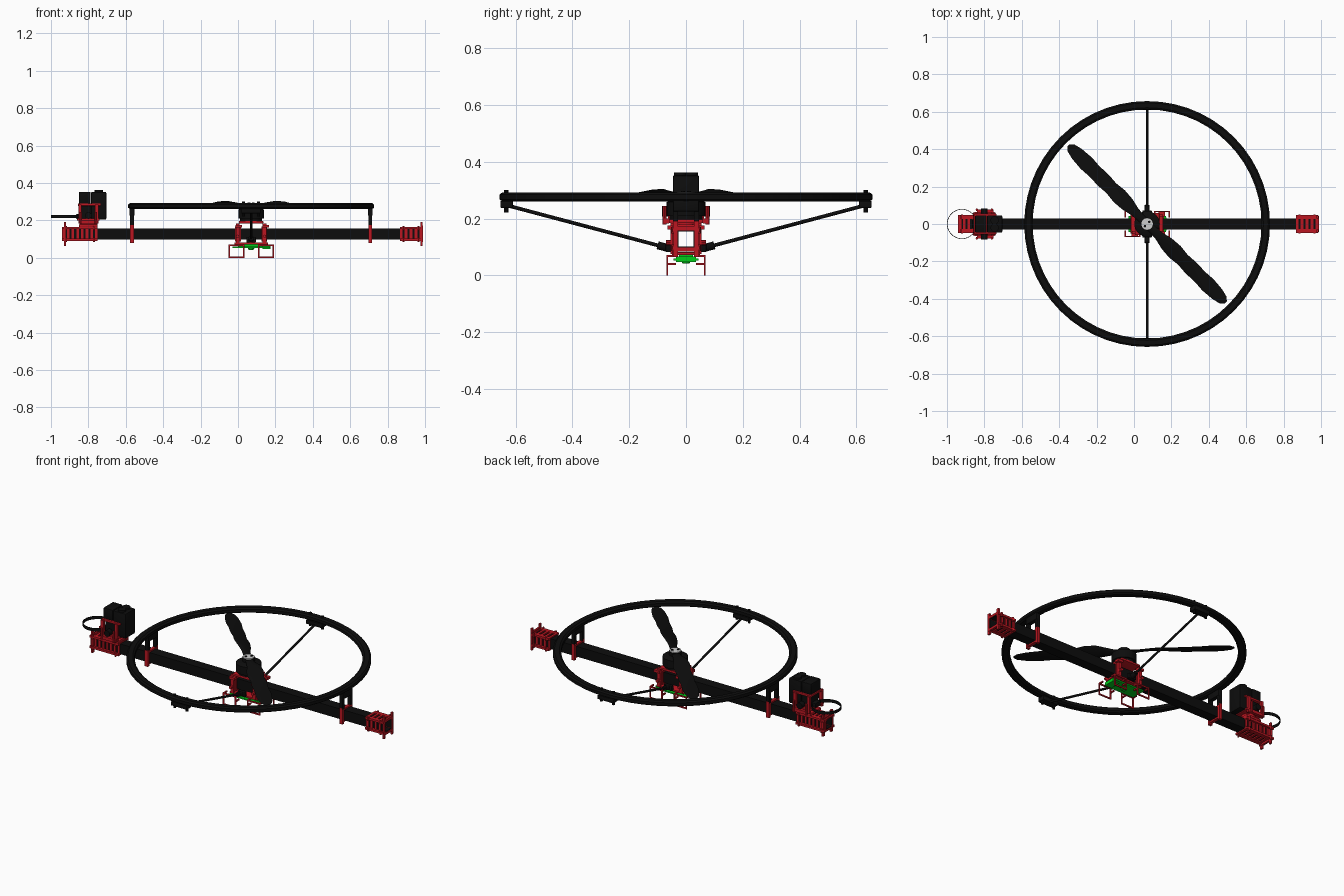
import bpy, bmesh
from math import cos, sin, pi, radians
from mathutils import Vector, Matrix

if "Cube" in bpy.data.objects:
    bpy.data.objects.remove(bpy.data.objects["Cube"])


def material(name, rgb):
    m = bpy.data.materials.new(name)
    m.diffuse_color = (*rgb, 1)
    m.use_nodes = True
    m.node_tree.nodes["Principled BSDF"].inputs["Base Color"].default_value = m.diffuse_color
    return m


BLACK = material("black", (0.004, 0.004, 0.004))
RED = material("red", (0.5, 0.008, 0.015))
GREEN = material("green", (0.0, 0.6, 0.01))
SILVER = material("silver", (0.6, 0.6, 0.6))
CX, BZ = 0.07, 0.128          # rotor axis x, beam centre z


def finish(bm, name, mat):
    bmesh.ops.recalc_face_normals(bm, faces=bm.faces)
    me = bpy.data.meshes.new(name)
    bm.to_mesh(me)
    bm.free()
    me.materials.append(mat)
    ob = bpy.data.objects.new(name, me)
    bpy.context.collection.objects.link(ob)
    return ob


def box(name, x, y, z, mat, bevel=0):
    bm = bmesh.new()
    size = Matrix.Diagonal((x[1] - x[0], y[1] - y[0], z[1] - z[0], 1))
    mid = Vector((sum(x), sum(y), sum(z))) / 2
    bmesh.ops.create_cube(bm, size=1, matrix=Matrix.Translation(mid) @ size)
    if bevel:
        bmesh.ops.bevel(bm, geom=bm.edges[:], offset=bevel, segments=2, profile=0.5, affect='EDGES')
    return finish(bm, name, mat)


def rod(name, p, q, r, mat, n=16, r2=None):
    p, q = Vector(p), Vector(q)
    rot = (q - p).to_track_quat('Z', 'Y').to_matrix().to_4x4()
    bm = bmesh.new()
    bmesh.ops.create_cone(bm, cap_ends=True, segments=n, radius1=r, radius2=r if r2 is None else r2,
                          depth=(q - p).length, matrix=Matrix.Translation((p + q) / 2) @ rot)
    return finish(bm, name, mat)


def loft(name, loops, mat, closed=False):
    """Skin a list of point loops; closed joins the last loop to the first."""
    bm = bmesh.new()
    vs = [[bm.verts.new(p) for p in lp] for lp in loops]
    n = len(vs[0])
    for a, b in zip(vs, vs[1:] + ([vs[0]] if closed else [])):
        for i in range(n):
            bm.faces.new((a[i], a[(i + 1) % n], b[(i + 1) % n], b[i]))
    if not closed:
        bm.faces.new(vs[0])
        bm.faces.new(vs[-1])
    return finish(bm, name, mat)


def lathe(name, profile, cx, mat, n=64):
    return loft(name, [[(cx + r * cos(2 * pi * i / n), r * sin(2 * pi * i / n), z) for r, z in profile]
                       for i in range(n)], mat, True)


def collar(name, x, outer, inner, mat):
    """Hollow square sleeve around the beam."""
    def sq(px, h):
        return [(px, s * h, BZ + t * h) for s, t in ((-1, -1), (1, -1), (1, 1), (-1, 1))]
    return loft(name, [sq(x[0], outer), sq(x[1], outer), sq(x[1], inner), sq(x[0], inner)], mat, True)


# main hollow beam
collar("beam", (-0.935, 0.985), 0.03, 0.027, BLACK)

# ribbed clamps on both beam ends
for name, x0, x1, plate in (("tail", -0.94, -0.75, -0.925), ("nose", 0.865, 0.985, 0.982)):
    count = round((x1 - x0) / 0.028)
    for i in range(count + 1):
        x = x0 + (x1 - x0 - 0.014) * i / count
        collar(f"{name}_clamp_rib", (x, x + 0.014), 0.037, 0.0302, RED)
    for s in (-1, 1):
        for t in (-1, 1):
            y, z = s * 0.037, BZ + t * 0.031
            box(f"{name}_clamp_rail", (x0, x1), (y - 0.011, y + 0.011), (z - 0.006, z + 0.006), RED)
            for x in (x0 + 0.02, x1 - 0.02):
                rod(f"{name}_clamp_bolt", (x, s * 0.046, z - 0.012), (x, s * 0.046, z + 0.012), 0.006, RED, 6)
            tab = sorted((BZ + t * 0.036, BZ + t * 0.064))
            box(f"{name}_end_tab", (plate - 0.005, plate + 0.005), (y - 0.008, y + 0.008), tab, RED)
    collar(f"{name}_end_plate", (plate - 0.006, plate + 0.006), 0.044, 0.0302, RED)

# guard ring: rounded band
lathe("guard_ring", [(0.612, 0.268), (0.622, 0.261), (0.648, 0.261), (0.657, 0.268),
                     (0.657, 0.285), (0.648, 0.292), (0.622, 0.292), (0.612, 0.285)], CX, BLACK, 56)

# ring posts standing on the beam
for s in (-1, 1):
    x = CX + s * 0.637
    collar("post_clamp", (x - 0.009, x + 0.009), 0.039, 0.0302, RED)
    for t in (-1, 1):
        box("post_clamp_lug", (x - 0.01, x + 0.01), (t * 0.04 - 0.008, t * 0.04 + 0.008), (0.08, 0.175), RED)
        box("post_leg", (x - 0.01, x + 0.01), (t * 0.037 - 0.009, t * 0.037 + 0.009), (0.165, 0.265), BLACK)
    box("post_saddle", (x - 0.013, x + 0.013), (-0.046, 0.046), (0.225, 0.268), BLACK, 0.004)

# side stays and their fittings
for s in (-1, 1):
    rod("stay_rod", (CX, s * 0.07, 0.098), (CX, s * 0.632, 0.247), 0.0065, BLACK, 12)
    rod("stay_socket", (CX, s * 0.062, 0.096), (CX, s * 0.1, 0.106), 0.014, BLACK, 12)
    box("stay_socket_base", (CX - 0.025, CX + 0.025), sorted((s * 0.052, s * 0.072)), (0.082, 0.112), BLACK, 0.003)
    box("ring_bracket", (CX - 0.052, CX + 0.052), sorted((s * 0.61, s * 0.654)), (0.238, 0.262), BLACK, 0.003)
    for x in (CX - 0.04, CX + 0.04):
        rod("ring_bracket_bolt", (x, s * 0.634, 0.222), (x, s * 0.634, 0.3), 0.008, BLACK, 10)

# rotor motor
rod("motor_base", (CX, 0, 0.196), (CX, 0, 0.21), 0.058, BLACK, 32)
rod("motor_can", (CX, 0, 0.21), (CX, 0, 0.258), 0.068, BLACK, 32)
rod("motor_cap", (CX, 0, 0.258), (CX, 0, 0.268), 0.068, BLACK, 32, 0.05)
rod("prop_hub", (CX, 0, 0.266), (CX, 0, 0.288), 0.034, BLACK, 24)
rod("prop_washer", (CX, 0, 0.288), (CX, 0, 0.293), 0.031, SILVER, 24)
for a in (45, 225):
    c = Vector((CX + 0.016 * cos(radians(a)), 0.016 * sin(radians(a)), 0.292))
    rod("prop_bolt", c, c + Vector((0, 0, 0.005)), 0.007, BLACK, 8)

# twisted propeller blades: radius, chord, thickness, twist, height
STATIONS = [(0.0, 0.045, 0.016, 0, 0.279), (0.05, 0.045, 0.016, 10, 0.279), (0.09, 0.055, 0.014, 24, 0.283),
            (0.15, 0.085, 0.013, 24, 0.287), (0.21, 0.092, 0.011, 19, 0.286), (0.27, 0.076, 0.010, 15, 0.281),
            (0.33, 0.084, 0.009, 12, 0.278), (0.40, 0.078, 0.008, 10, 0.277), (0.46, 0.086, 0.007, 8, 0.276),
            (0.53, 0.074, 0.006, 6, 0.276), (0.575, 0.052, 0.005, 5, 0.276), (0.594, 0.018, 0.004, 5, 0.276)]
for a in (radians(135), radians(-45)):
    u, v = Vector((cos(a), sin(a), 0)), Vector((-sin(a), cos(a), 0))
    loops = []
    for r, chord, thick, twist, z in STATIONS:
        tw, loop = radians(twist), []
        for k in range(12):
            p, q = chord / 2 * cos(k * pi / 6), thick / 2 * sin(k * pi / 6)
            loop.append(Vector((CX, 0, z + p * sin(tw) + q * cos(tw))) + u * r + v * (p * cos(tw) - q * sin(tw)))
        loops.append(loop)
    loft("prop_blade", loops, BLACK)

# centre mount: top plate, beam sleeves, corner columns, bottom plate
box("motor_plate", (0.005, 0.135), (-0.06, 0.06), (0.184, 0.197), RED, 0.003)
box("lower_plate", (-0.02, 0.16), (-0.05, 0.05), (0.072, 0.082), RED, 0.002)
for x in (-0.015, 0.125):
    collar("mount_sleeve", (x, x + 0.03), 0.04, 0.0302, RED)
for sx in (-1, 1):
    for s in (-1, 1):
        x, y = CX + sx * 0.072, s * 0.046
        box("mount_column", (x - 0.01, x + 0.01), (y - 0.008, y + 0.008), (0.075, 0.185), RED)
        rod("mount_bolt", (x, s * 0.04, 0.115), (x, s * 0.07, 0.115), 0.009, RED, 8)
        box("mount_lug", (x - 0.012, x + 0.024), sorted((s * 0.04, s * 0.066)), (0.162, 0.176), RED)
        # landing leg: open rectangular loop
        lx, ly = sorted((CX + sx * 0.04, CX + sx * 0.118)), (s * 0.066 - 0.003, s * 0.066 + 0.003)
        for e in lx:
            box("landing_leg_upright", (e - 0.004, e + 0.004), ly, (0, 0.072), RED)
        for z in (0.004, 0.068):
            box("landing_leg_bar", (lx[0] - 0.004, lx[1] + 0.004), ly, (z - 0.004, z + 0.004), RED)
        for e, z in ((lx[0], 0.068), (lx[1], 0.068), (CX + sx * 0.04, 0.04)):
            box("landing_leg_arm", (e - 0.004, e + 0.004), sorted((s * 0.035, s * 0.066)), (z - 0.004, z + 0.004), RED)

# green electronics board under the mount
box("circuit_board", (-0.03, 0.17), (-0.044, 0.044), (0.052, 0.06), GREEN)
box("board_module", (0.0, 0.14), (-0.025, 0.025), (0.06, 0.072), GREEN)
box("board_connector", (0.13, 0.175), (-0.035, 0.035), (0.047, 0.066), GREEN)
rod("board_sensor", (CX, 0, 0.042), (CX, 0, 0.053), 0.012, GREEN, 16, 0.018)

# tail unit: red cradle
box("tail_base", (-0.85, -0.75), (-0.05, 0.05), (0.165, 0.18), RED, 0.003)
rod("tail_pivot", (-0.80, 0, 0.178), (-0.80, 0, 0.205), 0.038, RED, 20)
box("tail_deck", (-0.86, -0.74), (-0.062, 0.062), (0.2, 0.21), RED, 0.002)
box("tail_top_plate", (-0.855, -0.735), (-0.055, 0.055), (0.278, 0.29), RED, 0.002)
for s in (-1, 1):
    for x in (-0.845, -0.755):
        box("tail_upright", (x - 0.009, x + 0.009), sorted((s * 0.05, s * 0.064)), (0.185, 0.285), RED)
    box("tail_side_rail", (-0.84, -0.75), sorted((s * 0.06, s * 0.078)), (0.182, 0.2), RED)
    rod("tail_side_motor", (-0.8, s * 0.055, 0.226), (-0.8, s * 0.084, 0.226), 0.018, BLACK, 16)
    for x in (-0.84, -0.76):
        rod("tail_side_bolt", (x, s * 0.076, 0.18), (x, s * 0.076, 0.245), 0.007, RED, 8)
box("tail_core", (-0.84, -0.76), (-0.04, 0.04), (0.21, 0.28), BLACK)

# tail unit: black housings and the thin hoop
box("small_housing", (-0.85, -0.788), (-0.046, 0.046), (0.288, 0.353), BLACK, 0.005)
box("large_housing", (-0.786, -0.704), (-0.046, 0.046), (0.205, 0.352), BLACK, 0.006)
for y in (-0.02, 0.02):
    rod("housing_cap", (-0.745, y, 0.35), (-0.745, y, 0.362), 0.022, BLACK, 16)
lathe("tail_hoop", [(0.077, 0.212), (0.08, 0.212), (0.08, 0.23), (0.077, 0.23)], -0.92, BLACK, 40)
box("hoop_mount", (-0.865, -0.835), (-0.025, 0.025), (0.208, 0.234), BLACK, 0.003)

# smooth rounded parts, keep edges sharp
for ob in bpy.context.scene.objects:
    ob.select_set(True)
    bpy.context.view_layer.objects.active = ob
bpy.ops.object.shade_smooth_by_angle(angle=radians(35))
